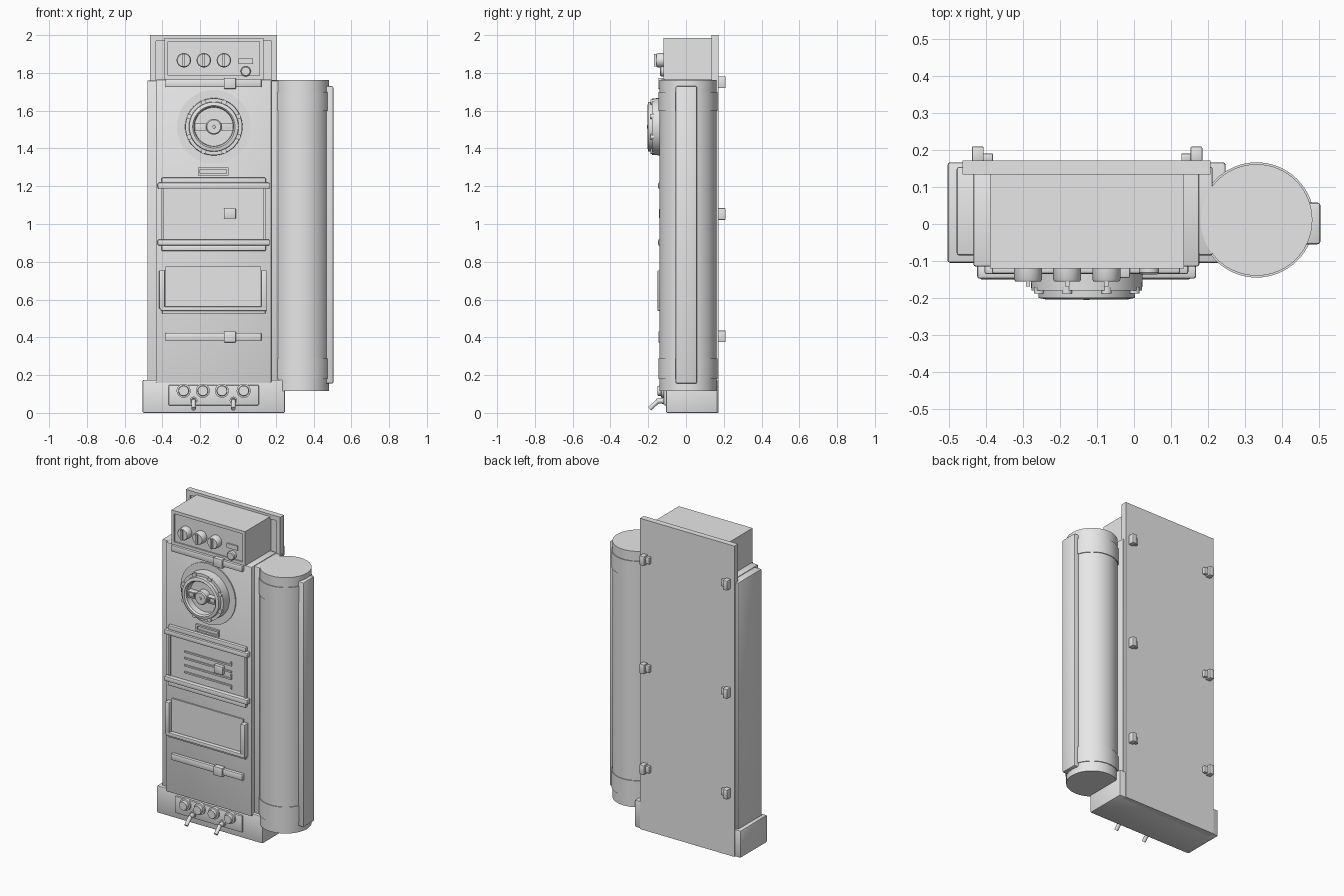
import bpy, bmesh, math
from mathutils import Matrix, Vector

grey = bpy.data.materials.new("light_grey")
grey.diffuse_color = (0.8, 0.8, 0.8, 1)


def finish(name, bm, smooth=False):
    bmesh.ops.recalc_face_normals(bm, faces=bm.faces)
    me = bpy.data.meshes.new(name)
    bm.to_mesh(me)
    bm.free()
    me.materials.append(grey)
    ob = bpy.data.objects.new(name, me)
    bpy.context.collection.objects.link(ob)
    if smooth:
        bpy.context.view_layer.objects.active = ob
        ob.select_set(True)
        bpy.ops.object.shade_smooth_by_angle(angle=math.radians(35))
        ob.select_set(False)
    return ob


def box(name, x0, x1, y0, y1, z0, z1, bevel=0.0):
    bm = bmesh.new()
    bmesh.ops.create_cube(bm, size=1)
    bmesh.ops.scale(bm, vec=(x1 - x0, y1 - y0, z1 - z0), verts=bm.verts)
    bmesh.ops.translate(bm, vec=((x0 + x1) / 2, (y0 + y1) / 2, (z0 + z1) / 2), verts=bm.verts)
    if bevel:
        bmesh.ops.bevel(bm, geom=bm.edges[:], offset=bevel, segments=2, profile=0.5, affect='EDGES')
    return finish(name, bm, bevel > 0)


def frame(name, x0, x1, y0, y1, z0, z1, w):
    """Rectangular border of width w, facing -y."""
    bm = bmesh.new()
    rings = []
    for y in (y0, y1):
        for d in (0, w):
            rings.append([bm.verts.new((x, y, z)) for x, z in
                          ((x0 + d, z0 + d), (x1 - d, z0 + d), (x1 - d, z1 - d), (x0 + d, z1 - d))])
    for a, b in ((0, 1), (1, 3), (3, 2), (2, 0)):
        for i in range(4):
            j = (i + 1) % 4
            bm.faces.new((rings[a][i], rings[a][j], rings[b][j], rings[b][i]))
    return finish(name, bm)


def lathe(name, x, z, profile, n=48):
    """Turn (radius, y) points around an axis along y."""
    bm = bmesh.new()
    rings = []
    for r, y in profile:
        rings.append([bm.verts.new((x + r * math.cos(2 * math.pi * i / n), y,
                                    z + r * math.sin(2 * math.pi * i / n))) for i in range(n)])
    for a, b in zip(rings, rings[1:]):
        for i in range(n):
            j = (i + 1) % n
            bm.faces.new((a[i], a[j], b[j], b[i]))
    bm.faces.new(rings[0])
    bm.faces.new(rings[-1])
    return finish(name, bm, True)


def rod(name, p, q, r, n=16):
    p, q = Vector(p), Vector(q)
    d = q - p
    bm = bmesh.new()
    m = Matrix.Translation((p + q) / 2) @ d.to_track_quat('Z', 'Y').to_matrix().to_4x4()
    bmesh.ops.create_cone(bm, cap_ends=True, segments=n, radius1=r, radius2=r, depth=d.length, matrix=m)
    return finish(name, bm, True)


# Main housing
box("back_plate", -0.465, 0.207, 0.145, 0.172, 0.0, 2.0)
frame("back_plate_rim", -0.465, 0.207, 0.134, 0.146, 0.0, 2.0, 0.03)
box("side_flange", -0.48, 0.213, -0.085, 0.155, 0.16, 1.76, 0.006)
box("cabinet", -0.435, 0.177, -0.115, 0.14, 0.16, 1.765, 0.006)
box("base", -0.505, 0.248, -0.105, 0.167, 0.0, 0.175, 0.007)
box("head_box", -0.39, 0.135, -0.112, 0.146, 1.76, 1.985)
frame("head_front_rim", -0.39, 0.135, -0.12, -0.111, 1.765, 1.985, 0.02)

# Side tank
cx, cy = 0.332, 0.011
rod("tank", (cx, cy, 0.115), (cx, cy, 1.762), 0.151, 64)
for z0, z1 in ((0.18, 0.287), (1.597, 1.70)):
    rod("tank_band", (cx, cy, z0), (cx, cy, z1), 0.156, 64)
box("tank_strip", 0.44, 0.505, -0.055, 0.058, 0.155, 1.73, 0.008)
box("tank_mount", 0.17, 0.25, -0.05, 0.08, 0.175, 1.74)

# Rear clips, mirrored around the housing centre
for s in (-1, 1):
    for z in (0.405, 1.053, 1.75):
        c = -0.127
        xa, xb = sorted((c + s * 0.28, c + s * 0.312))
        box("rear_clip", xa, xb, 0.17, 0.21, z - 0.031, z + 0.031, 0.004)
        xa, xb = sorted((c + s * 0.255, c + s * 0.285))
        box("rear_clip_foot", xa, xb, 0.17, 0.191, z - 0.022, z + 0.022, 0.003)

# Round dial with recessed face
dx, dz = -0.128, 1.515
lathe("dial", dx, dz, [(0.195, -0.11), (0.195, -0.122), (0.152, -0.122), (0.150, -0.18),
                       (0.132, -0.18), (0.130, -0.2), (0.112, -0.204), (0.104, -0.195),
                       (0.102, -0.155)], 64)
lathe("dial_hub", dx, dz, [(0.042, -0.15), (0.042, -0.195), (0.036, -0.201)], 32)
lathe("dial_pin", dx, dz, [(0.01, -0.19), (0.008, -0.206)], 16)
box("dial_handle", dx - 0.102, dx + 0.102, -0.185, -0.15, dz - 0.02, dz + 0.02, 0.004)
for s in (-1, 1):
    xa, xb = sorted((dx + s * 0.05, dx + s * 0.098))
    frame("handle_end_rim", xa, xb, -0.192, -0.184, dz - 0.02, dz + 0.02, 0.007)
for i in range(8):
    a = math.radians(22.5 + 45 * i)
    x, z = dx + 0.14 * math.cos(a), dz + 0.14 * math.sin(a)
    lathe("dial_stud", x, z, [(0.014, -0.17), (0.014, -0.188)], 12)

# Name plate below the dial
box("name_plate", -0.213, -0.05, -0.12, -0.11, 1.257, 1.3)
frame("name_plate_rim", -0.213, -0.05, -0.128, -0.119, 1.257, 1.3, 0.011)

# Vent panel between double bars
box("vent_panel", -0.405, 0.147, -0.12, -0.11, 0.87, 1.24)
frame("vent_panel_rim", -0.405, 0.147, -0.13, -0.119, 0.87, 1.24, 0.012)
for zo, zi in ((1.23, 1.203), (0.872, 0.902)):
    box("panel_outer_bar", -0.405, 0.147, -0.135, -0.11, zo - 0.015, zo + 0.015, 0.005)
    box("panel_inner_bar", -0.425, 0.168, -0.148, -0.11, zi - 0.016, zi + 0.016, 0.007)
for z in (1.10, 1.058, 1.012, 0.968):
    box("vent_slat", -0.295, 0.04, -0.127, -0.11, z - 0.005, z + 0.005)
for z in (1.11, 1.03, 0.96):
    box("vent_end", 0.033, 0.043, -0.127, -0.11, z - 0.012, z + 0.012)
box("vent_tab", -0.074, -0.011, -0.142, -0.11, 1.028, 1.082, 0.004)

# Window with side and bottom brackets
box("window", -0.385, 0.122, -0.124, -0.11, 0.55, 0.775)
for x in (-0.402, 0.137):
    box("window_side", x - 0.015, x + 0.015, -0.15, -0.11, 0.55, 0.755, 0.004)
box("window_sill", -0.41, 0.152, -0.15, -0.11, 0.54, 0.563, 0.004)
box("window_sill_foot", -0.402, 0.145, -0.135, -0.11, 0.525, 0.545, 0.004)

# Sliding bars with tabs
for z in (0.403, 1.745):
    box("slide_bar", -0.385, 0.125, -0.135, -0.11, z - 0.021, z + 0.021, 0.007)
    box("slide_tab", -0.074, -0.011, -0.146, -0.11, z - 0.03, z + 0.028, 0.004)

# Head controls
for x in (-0.287, -0.181, -0.075):
    lathe("head_knob", x, 1.867, [(0.038, -0.11), (0.038, -0.15), (0.034, -0.156)], 32)
    box("knob_pointer", x - 0.006, x + 0.006, -0.169, -0.15, 1.835, 1.899)
box("head_slot", 0.003, 0.08, -0.12, -0.11, 1.847, 1.876)
lathe("head_button", 0.041, 1.808, [(0.027, -0.11), (0.027, -0.132), (0.022, -0.137)], 24)

# Base controls and taps
box("base_panel", -0.367, 0.11, -0.118, -0.1, 0.04, 0.147, 0.004)
for x in (-0.288, -0.186, -0.085, 0.03):
    lathe("base_knob", x, 0.117, [(0.037, -0.11), (0.037, -0.13), (0.028, -0.132), (0.026, -0.15)], 32)
for x in (-0.235, -0.024):
    rod("tap_stem", (x, -0.11, 0.066), (x, -0.155, 0.062), 0.014)
    rod("tap_spout", (x, -0.145, 0.066), (x, -0.192, 0.022), 0.012)
    lathe("tap_collar", x, 0.066, [(0.02, -0.11), (0.02, -0.128)], 20)
